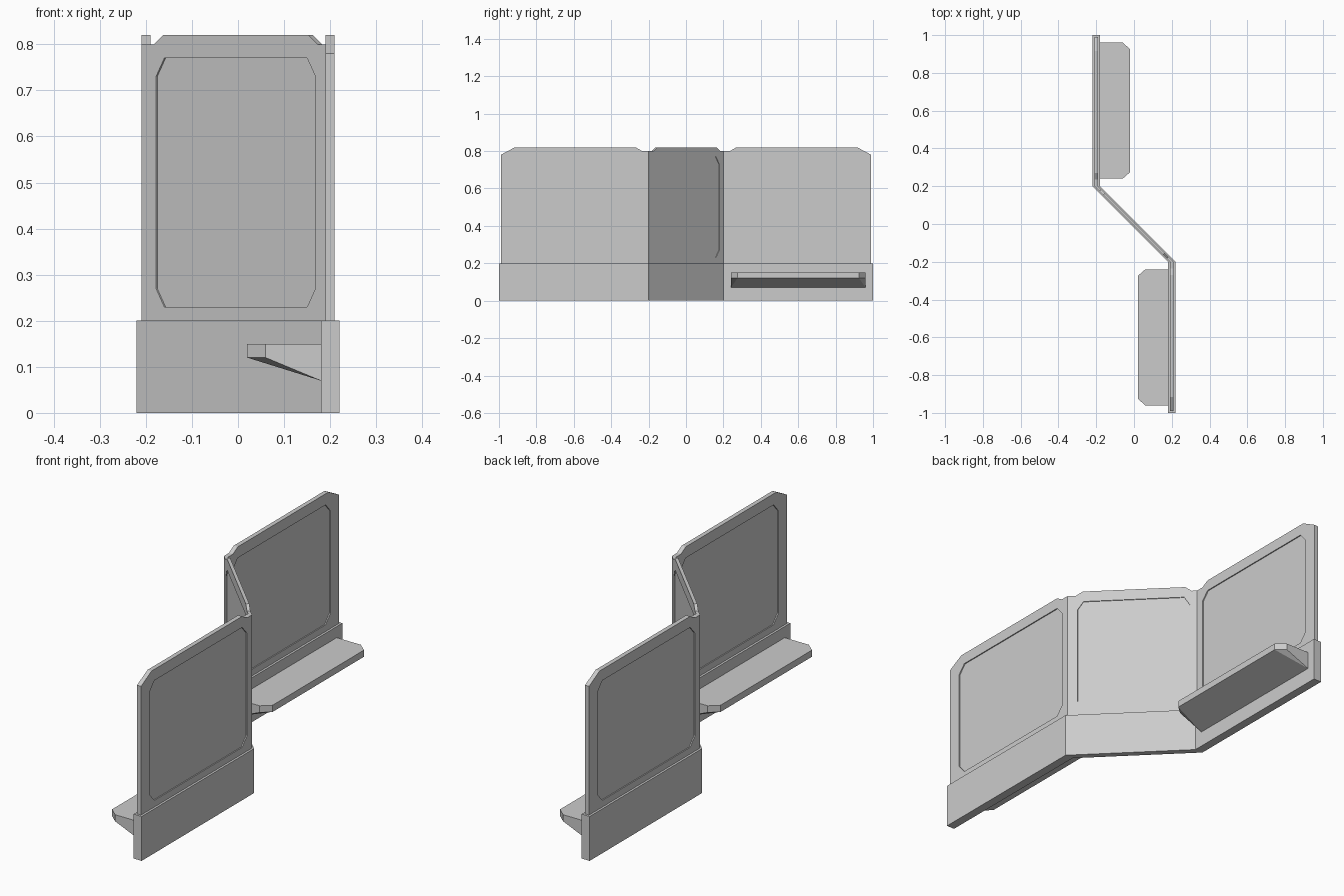
import bpy, bmesh, math
from mathutils import Matrix, Vector

if "Cube" in bpy.data.objects:
    bpy.data.objects.remove(bpy.data.objects["Cube"])


def finish(name, bm, turn=False):
    bmesh.ops.recalc_face_normals(bm, faces=bm.faces)
    if turn:
        bm.transform(Matrix.Rotation(math.pi, 4, 'Z'))
        bm.normal_update()
    me = bpy.data.meshes.new(name)
    bm.to_mesh(me)
    bm.free()
    ob = bpy.data.objects.new(name, me)
    bpy.context.collection.objects.link(ob)


def join_rings(bm, a, b):
    n = len(a)
    for i in range(n):
        j = (i + 1) % n
        bm.faces.new((a[i], a[j], b[j], b[i]))


def ring_edges(bm, vs):
    out = []
    for i in range(len(vs)):
        pair = (vs[i], vs[(i + 1) % len(vs)])
        out.append(bm.edges.get(pair) or bm.edges.new(pair))
    return out


def octagon(s0, s1, z0, z1, cs, cz):
    return [(s0 + cs, z0), (s1 - cs, z0), (s1, z0 + cz), (s1, z1 - cz),
            (s1 - cs, z1), (s0 + cs, z1), (s0, z1 - cz), (s0, z0 + cz)]


def panel(name, outline, recess, place, half, depth, turn=False):
    """Wall panel with a shallow octagonal recess on both faces."""
    bm = bmesh.new()
    rims = []
    normal = (place(0, 0, 1) - place(0, 0, 0)).normalized()
    for side in (-1, 1):
        rim = [bm.verts.new(place(s, z, side * half)) for s, z in outline(side)]
        hole = [bm.verts.new(place(s, z, side * half)) for s, z in recess]
        floor = [bm.verts.new(place(s, z, side * (half - depth))) for s, z in recess]
        bmesh.ops.triangle_fill(bm, use_beauty=True, normal=normal,
                                edges=ring_edges(bm, rim) + ring_edges(bm, hole))
        for f in [f for f in bm.faces if all(v in hole for v in f.verts)]:
            bm.faces.remove(f)
        join_rings(bm, hole, floor)
        bm.faces.new(floor)
        rims.append(rim)
    join_rings(bm, *rims)
    finish(name, bm, turn)


# Base plinth: zigzag strip
path = [(-0.2, 1), (-0.2, 0.2), (0.2, -0.2), (0.2, -1)]
plan = [(x - 0.02, y) for x, y in path] + [(x + 0.02, y) for x, y in reversed(path)]
bm = bmesh.new()
low, high = [[bm.verts.new((x, y, z)) for x, y in plan] for z in (0, 0.2)]
join_rings(bm, low, high)
for ring in (low, high):    # one quad per straight run
    for i in range(3):
        bm.faces.new((ring[i], ring[i + 1], ring[6 - i], ring[7 - i]))
finish("base_plinth", bm)


# Centre panel: runs diagonally, its ends skewed to meet the side panels
def centre_outline(side):
    k = side * 0.005
    return [(-0.2 + k, 0.2), (0.2 + k, 0.2), (0.2 + k, 0.8), (0.178, 0.8),
            (0.158, 0.82), (-0.158, 0.82), (-0.178, 0.8), (-0.2 + k, 0.8)]


r = math.sqrt(0.5)
panel("centre_panel", centre_outline, octagon(-0.173, 0.173, 0.23, 0.77, 0.018, 0.04),
      lambda s, z, o: Vector((s + o * r, -s + o * r, z)), 0.01 * r, 0.004)


# Side panels and shelves, the second of each turned half way round
side_profile = [(0.2, 0.2), (0.99, 0.2), (0.99, 0.78), (0.915, 0.82),
                (0.27, 0.82), (0.235, 0.8), (0.2, 0.8)]
shelf_plan = [(-0.18, 0.24), (-0.06, 0.24), (-0.02, 0.275),
              (-0.02, 0.925), (-0.06, 0.96), (-0.18, 0.96)]
for label, turn in (("back", False), ("front", True)):
    panel(label + "_panel", lambda side: side_profile,
          octagon(0.235, 0.93, 0.23, 0.77, 0.035, 0.04),
          lambda s, z, o: Vector((-0.2 + o, s, z)), 0.01, 0.005, turn)

    # Shelf with clipped corners and a sloping underside
    bm = bmesh.new()
    top = [bm.verts.new((x, y, 0.15)) for x, y in shelf_plan]
    bot = [bm.verts.new((x, y, 0.07 if x < -0.1 else 0.12)) for x, y in shelf_plan]
    join_rings(bm, top, bot)
    bm.faces.new(top)
    for idx in ((0, 1, 2), (0, 2, 3, 5), (3, 4, 5)):
        bm.faces.new([bot[i] for i in idx])
    finish(label + "_shelf", bm, turn)
